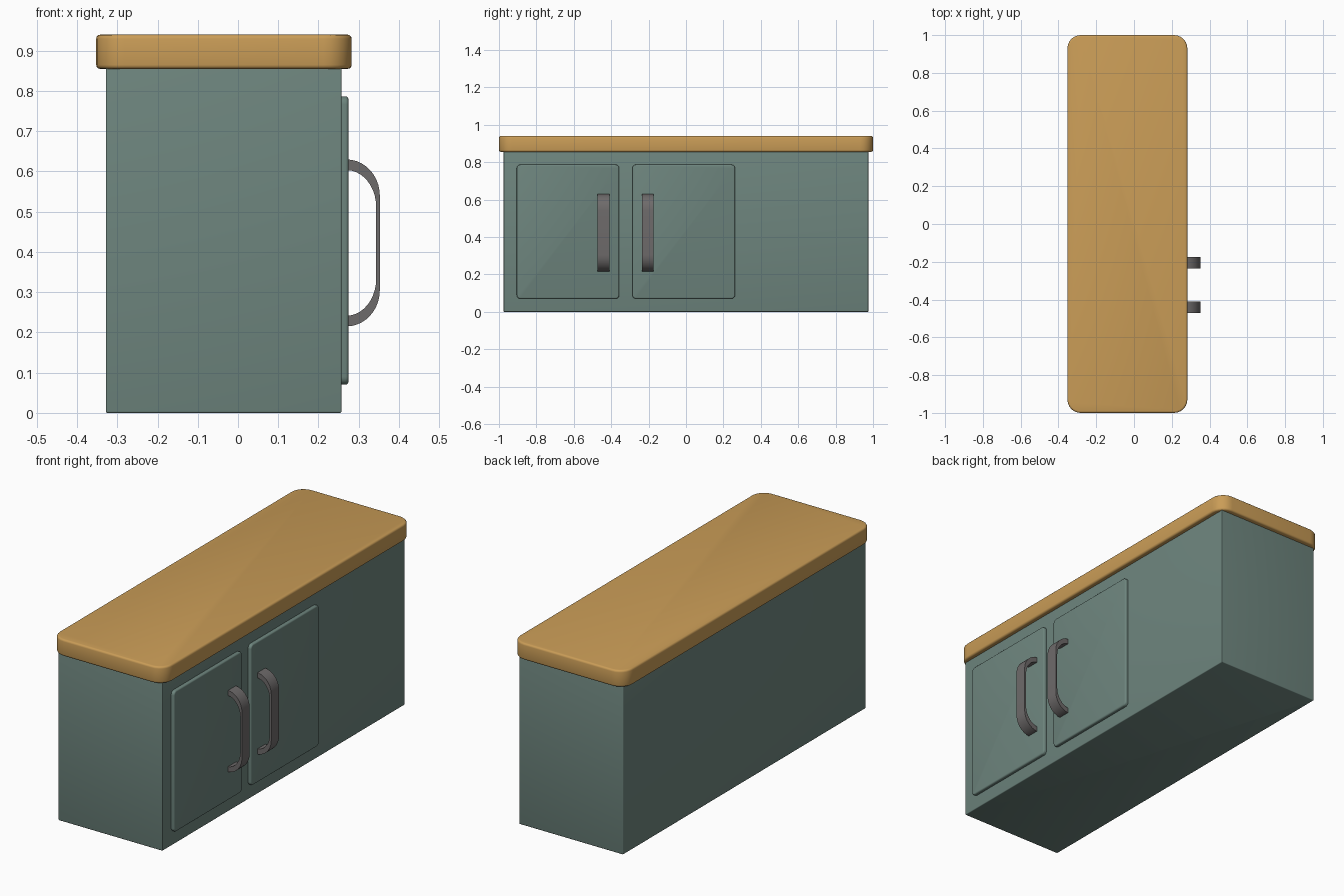
import bpy, bmesh, math

if "Cube" in bpy.data.objects:
    bpy.data.objects.remove(bpy.data.objects["Cube"])


def material(name, rgb):
    m = bpy.data.materials.new(name)
    m.diffuse_color = (*rgb, 1)
    m.use_nodes = True
    m.node_tree.nodes["Principled BSDF"].inputs["Base Color"].default_value = m.diffuse_color
    return m


green = material("grey green paint", (0.155, 0.235, 0.208))
wood = material("warm wood", (0.59, 0.335, 0.095))
metal = material("dark metal", (0.155, 0.145, 0.145))


def finish(bm, name, mat):
    bmesh.ops.recalc_face_normals(bm, faces=bm.faces)
    me = bpy.data.meshes.new(name)
    bm.to_mesh(me)
    bm.free()
    me.materials.append(mat)
    ob = bpy.data.objects.new(name, me)
    bpy.context.collection.objects.link(ob)
    bpy.ops.object.select_all(action='DESELECT')
    ob.select_set(True)
    bpy.context.view_layer.objects.active = ob
    bpy.ops.object.shade_smooth_by_angle(angle=math.radians(35))
    return ob


def slab(name, lo, hi, axis, radius, edge, mat):
    """Box with corners rounded along one axis, then softened rims."""
    bm = bmesh.new()
    bmesh.ops.create_cube(bm, size=1)
    for v in bm.verts:
        for i in range(3):
            v.co[i] = lo[i] if v.co[i] < 0 else hi[i]
    along = [e for e in bm.edges
             if abs(e.verts[0].co[axis] - e.verts[1].co[axis]) > 1e-5]
    bmesh.ops.bevel(bm, geom=along, offset=radius, segments=6, profile=0.5,
                    affect='EDGES', clamp_overlap=True)
    rim = [e for e in bm.edges
           if any(abs(v.co[axis] - w) < 1e-5 for w in (lo[axis], hi[axis])
                  for v in e.verts)
           and abs(e.verts[0].co[axis] - e.verts[1].co[axis]) < 1e-5]
    bmesh.ops.bevel(bm, geom=rim, offset=edge, segments=3, profile=0.5,
                    affect='EDGES', clamp_overlap=True)
    return finish(bm, name, mat)


def handle(name, y0, y1):
    """Arched pull: thick at the feet, thin in the grip, extruded along y."""
    x0, zc, n = 0.268, 0.4225, 10

    def arc(reach, half, rise):
        quarter = [(x0 + reach * math.sin(i / n * math.pi / 2),
                    half - rise + rise * math.cos(i / n * math.pi / 2))
                   for i in range(n + 1)]
        return quarter + [(x, -z) for x, z in reversed(quarter)]

    outer = arc(0.083, 0.2075, 0.09)
    inner = arc(0.074, 0.181, 0.092)
    bm = bmesh.new()
    rows = [[bm.verts.new((x, y, zc + z)) for x, z in pts]
            for pts, y in ((outer, y0), (outer, y1), (inner, y1), (inner, y0))]
    for a, b in zip(rows, rows[1:] + rows[:1]):
        for i in range(len(a) - 1):
            bm.faces.new((a[i], a[i + 1], b[i + 1], b[i]))
    for end in (0, -1):
        bm.faces.new([r[end] for r in rows])
    return finish(bm, name, metal)


# Cabinet body and worktop
slab("cabinet_body", (-0.33, -0.975, 0), (0.256, 0.975, 0.86), 2, 0.004, 0.005, green)
slab("worktop", (-0.354, -1, 0.855), (0.281, 1, 0.94), 2, 0.07, 0.01, wood)

# Doors and their pulls
slab("left_door", (0.24, -0.905, 0.07), (0.273, -0.357, 0.787), 0, 0.02, 0.007, green)
slab("right_door", (0.24, -0.287, 0.07), (0.273, 0.262, 0.787), 0, 0.02, 0.007, green)
handle("left_handle", -0.472, -0.41)
handle("right_handle", -0.236, -0.174)

# Centre the whole model on x
for ob in bpy.context.collection.objects:
    ob.location.x += 0.0015
